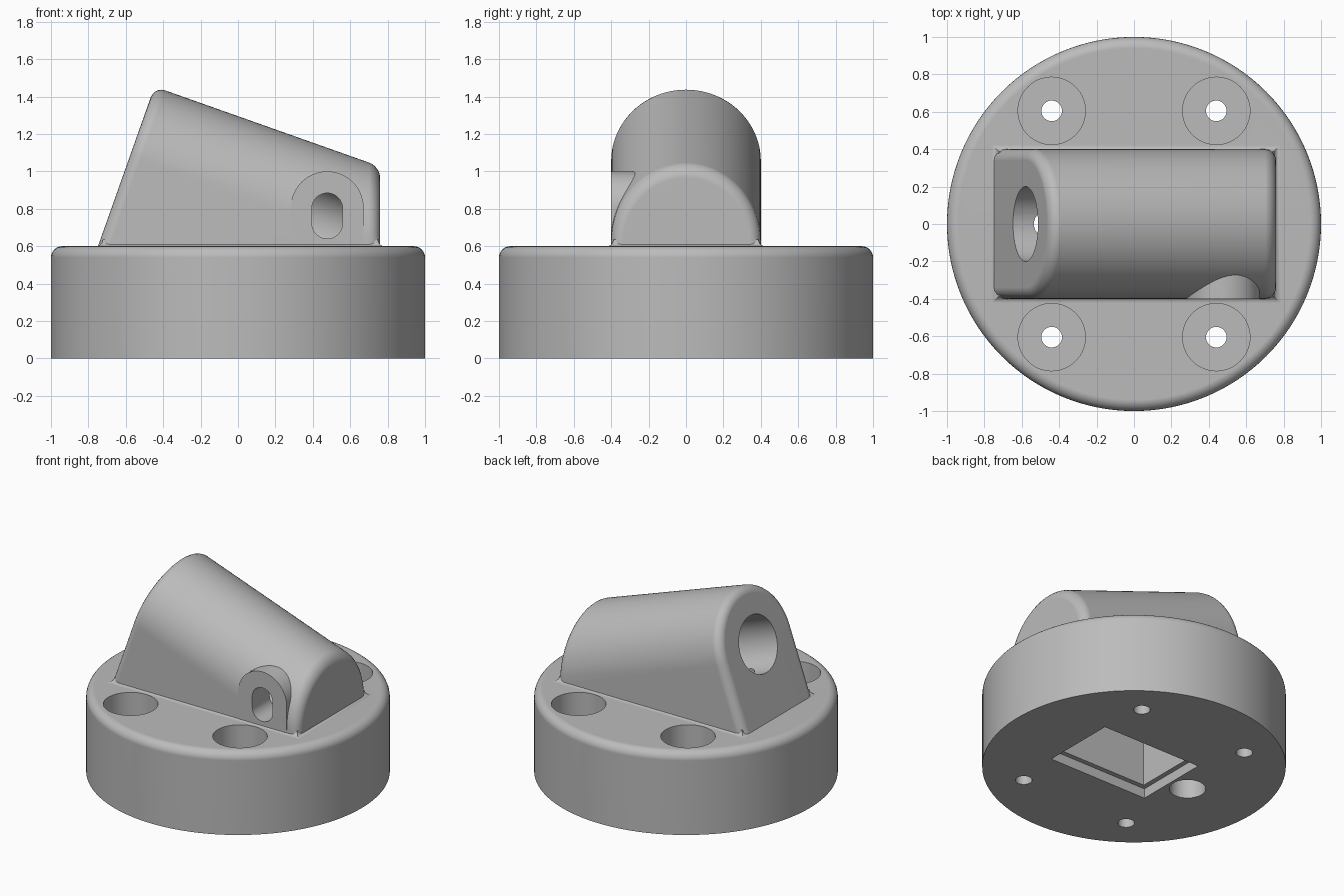
import bpy, bmesh, math
from mathutils import Vector, Matrix

if "Cube" in bpy.data.objects:
    bpy.data.objects.remove(bpy.data.objects["Cube"], do_unlink=True)

GREY = bpy.data.materials.new("plain_grey")
GREY.use_nodes = True
GREY.diffuse_color = (0.5, 0.5, 0.5, 1)
GREY.node_tree.nodes["Principled BSDF"].inputs["Base Color"].default_value = (0.5, 0.5, 0.5, 1)

TILT = math.radians(19.5)
AXIS = Vector((math.cos(TILT), 0, -math.sin(TILT)))
UP = Vector((math.sin(TILT), 0, math.cos(TILT)))
MOUTH = Vector((-0.58, 0, 1.076))   # bore centre on the tilted end face
DECK, HALF, END_X = 0.6, 0.4, 0.76


def make(name, bm):
    bmesh.ops.recalc_face_normals(bm, faces=bm.faces)
    mesh = bpy.data.meshes.new(name)
    bm.to_mesh(mesh)
    bm.free()
    mesh.materials.append(GREY)
    obj = bpy.data.objects.new(name, mesh)
    bpy.context.collection.objects.link(obj)
    return obj


def loft(name, loops):
    """Closed solid through loops of equal point count."""
    bm = bmesh.new()
    rings = [[bm.verts.new(p) for p in loop] for loop in loops]
    n = len(rings[0])
    for a, b in zip(rings, rings[1:]):
        for i in range(n):
            j = (i + 1) % n
            bm.faces.new((a[i], a[j], b[j], b[i]))
    bm.faces.new(rings[0])
    bm.faces.new(rings[-1])
    return make(name, bm)


def rod(name, start, end, radius, sides=64):
    start, end = Vector(start), Vector(end)
    turn = (end - start).to_track_quat('Z', 'Y').to_matrix()
    ring = [turn @ Vector((radius * math.cos(a), radius * math.sin(a), 0))
            for a in (2 * math.pi * i / sides for i in range(sides))]
    return loft(name, [[p + start for p in ring], [p + end for p in ring]])


def box(name, x0, x1, y0, y1, z0, z1):
    rect = [(x0, y0), (x1, y0), (x1, y1), (x0, y1)]
    return loft(name, [[(x, y, z) for x, y in rect] for z in (z0, z1)])


def combine(target, tool, operation):
    mod = target.modifiers.new(operation.lower(), 'BOOLEAN')
    mod.operation, mod.solver, mod.object = operation, 'EXACT', tool
    tool.hide_render = True
    bpy.context.view_layer.objects.active = target
    bpy.ops.object.modifier_apply(modifier=mod.name)
    bpy.data.objects.remove(tool, do_unlink=True)


def disc_base():
    # Round plate with a rolled upper rim
    r = 0.06
    profile = [(1, 0)] + [(1 - r + r * math.cos(t), DECK - r + r * math.sin(t))
                          for t in (i * math.pi / 12 for i in range(7))]
    angles = [2 * math.pi * i / 128 for i in range(128)]
    return loft("sensor_mount_body", [[(rad * math.cos(a), rad * math.sin(a), z) for a in angles]
                                      for rad, z in profile])


def housing():
    # Arched tunnel: square to its axis at one end, cut upright at the other
    low = 0.5
    foot = MOUTH - UP * ((MOUTH.z - low) / UP.z)
    back, front = [(foot.x, -HALF, low)], [(END_X, -HALF, low)]
    for i in range(49):
        a = math.pi * i / 48
        p = MOUTH + UP * HALF * math.sin(a) - Vector((0, HALF * math.cos(a), 0))
        back.append(p)
        front.append(p + AXIS * ((END_X - p.x) / AXIS.x))
    back.append((foot.x, HALF, low))
    front.append((END_X, HALF, low))
    obj = loft("housing", [back, front])
    bm = bmesh.new()
    bm.from_mesh(obj.data)
    caps = sorted(bm.faces, key=lambda f: len(f.verts))[-2:]
    rims = [e for f in caps for e in f.edges if max(v.co.z for v in e.verts) > low + 0.01]
    bmesh.ops.bevel(bm, geom=rims, offset=0.06, segments=5, profile=0.5, affect='EDGES')
    bmesh.ops.recalc_face_normals(bm, faces=bm.faces)
    bm.to_mesh(obj.data)
    bm.free()
    return obj


def foot_fillet():
    # Small concave flare where the housing meets the deck
    r = 0.035
    loops = []
    for t in [None] + [i * math.pi / 10 for i in range(6)]:
        d = r if t is None else r * (1 - math.sin(t))
        z = DECK - 0.05 if t is None else DECK + r * (1 - math.cos(t))
        d -= 0.012
        x0, x1, y = -0.735 - d, END_X + d, HALF + d
        loops.append([(x0, -y, z), (x1, -y, z), (x1, y, z), (x0, y, z)])
    return loft("foot_fillet", loops)


def arch_prism(name, x, z_low, z_arc, r, y0, y1):
    # Round-topped block running along y
    pts = [(x + r, z_low), *[(x + r * math.cos(a), z_arc + r * math.sin(a))
           for a in (math.pi * i / 32 for i in range(33))], (x - r, z_low)]
    return loft(name, [[(px, y, pz) for px, pz in pts] for y in (y0, y1)])


def slot_prism(name, x, z, half_straight, r, y0, y1):
    pts = []
    for i in range(34):
        a = math.pi * (i % 17) / 16 + (math.pi if i > 16 else 0)
        shift = half_straight if i < 17 else -half_straight
        pts.append((x + r * math.cos(a), z + shift + r * math.sin(a)))
    return loft(name, [[(px, y, pz) for px, pz in pts] for y in (y0, y1)])


body = disc_base()
for part in (housing(), foot_fillet(),
             arch_prism("slot_boss", 0.477, 0.55, 0.805, 0.195, -HALF - 0.001, -0.1)):
    combine(body, part, 'UNION')

# Four counterbored screw holes
for x in (-0.44, 0.44):
    for y in (-0.605, 0.605):
        combine(body, rod("counterbore", (x, y, 0.2), (x, y, 0.7), 0.18), 'DIFFERENCE')
        combine(body, rod("screw_hole", (x, y, -0.1), (x, y, 0.3), 0.055, 32), 'DIFFERENCE')

# Tilted bore, side slot, stepped pocket underneath and cable hole
cutters = [
    rod("bore", MOUTH - AXIS * 0.2, MOUTH + AXIS * 1.26, 0.2),
    slot_prism("side_slot", 0.477, 0.762, 0.04, 0.082, -0.5, -0.05),
    box("lid_recess", -0.32, 0.48, -0.275, 0.275, -0.1, 0.07),
    box("pocket", -0.285, 0.445, -0.24, 0.24, 0.03, 0.55),
    rod("cable_hole", (-0.46, 0, -0.1), (-0.46, 0, 0.4), 0.12, 48),
    rod("cable_passage", (-0.46, 0, 0.3), (-0.46, 0, 1.0), 0.075, 32),
]
for cutter in cutters:
    combine(body, cutter, 'DIFFERENCE')

# Smooth curved faces, keep machined edges crisp
bpy.ops.object.select_all(action='DESELECT')
body.select_set(True)
bpy.context.view_layer.objects.active = body
bpy.ops.object.shade_smooth_by_angle(angle=math.radians(30))
normals = body.modifiers.new("weighted_normals", 'WEIGHTED_NORMAL')
normals.keep_sharp = True
